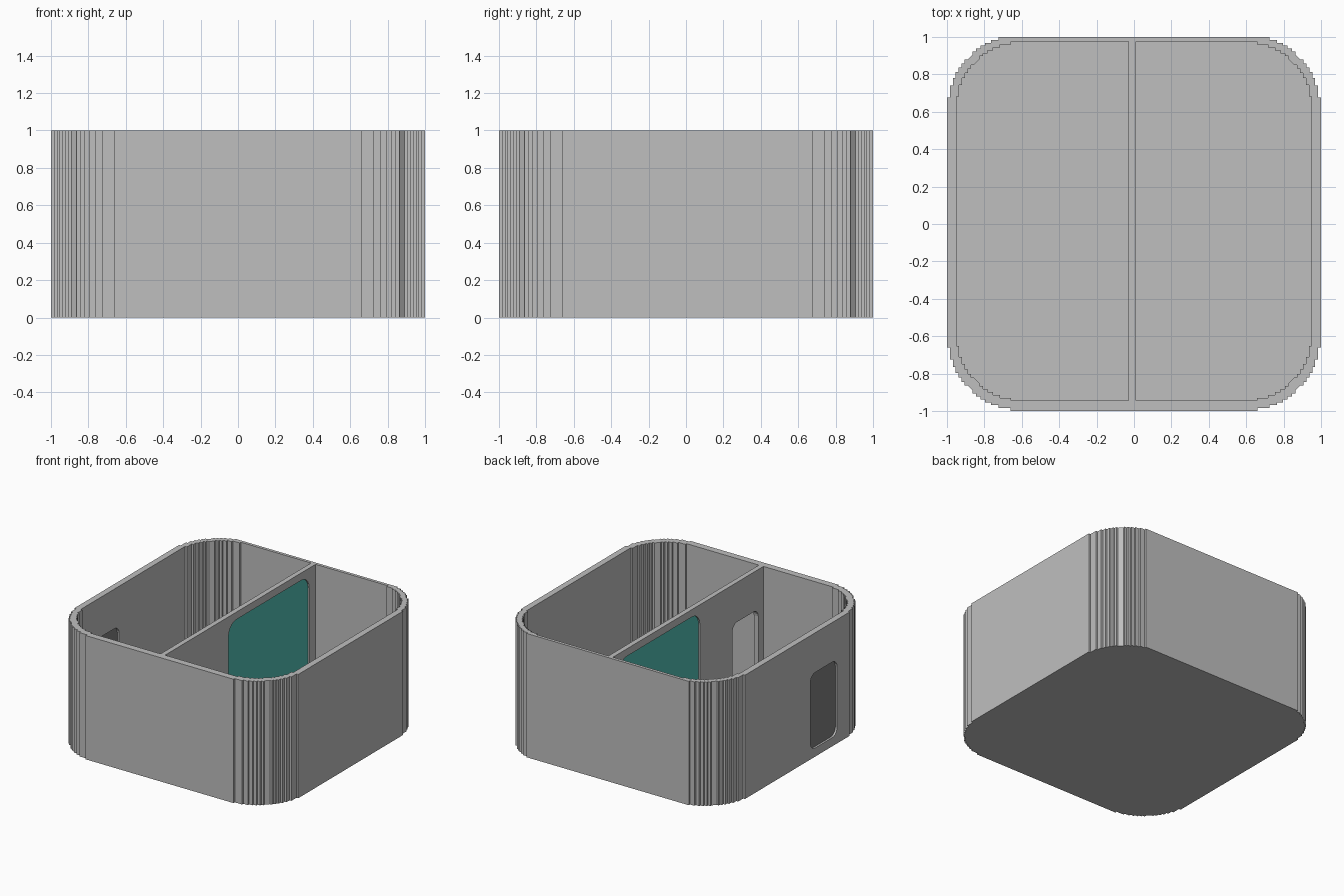
import bpy, bmesh, math

cube = bpy.data.objects.get("Cube")
if cube:
    bpy.data.objects.remove(cube, do_unlink=True)


def material(name, rgb):
    m = bpy.data.materials.new(name)
    m.use_nodes = True
    m.diffuse_color = (*rgb, 1)
    m.node_tree.nodes["Principled BSDF"].inputs["Base Color"].default_value = (*rgb, 1)
    return m


GREY = material("light grey", (0.521, 0.521, 0.521))
DARK = material("dark grey", (0.215, 0.215, 0.215))
TEAL = material("teal", (0.085, 0.521, 0.455))

STEP = 0.0156    # size of one corner stair step
FLOOR = 0.016    # floor thickness


def prism(name, pts, lo, hi, mat, axis="z"):
    """Extrude a 2D outline along z (points are x, y) or along x (points are y, z)."""
    place = (lambda p, t: (p[0], p[1], t)) if axis == "z" else (lambda p, t: (t, p[0], p[1]))
    bm = bmesh.new()
    a = [bm.verts.new(place(p, lo)) for p in pts]
    b = [bm.verts.new(place(p, hi)) for p in pts]
    bm.faces.new(a)
    bm.faces.new(b)
    for i in range(len(pts)):
        j = (i + 1) % len(pts)
        bm.faces.new((a[i], a[j], b[j], b[i]))
    bmesh.ops.recalc_face_normals(bm, faces=bm.faces[:])
    me = bpy.data.meshes.new(name)
    bm.to_mesh(me)
    bm.free()
    me.materials.append(mat)
    ob = bpy.data.objects.new(name, me)
    bpy.context.collection.objects.link(ob)
    return ob


def cut(ob, cutter):
    """Subtract the cutter, then discard it."""
    cutter.hide_render = True
    mod = ob.modifiers.new("cut", "BOOLEAN")
    mod.operation = "DIFFERENCE"
    mod.solver = "EXACT"
    mod.object = cutter
    bpy.context.view_layer.objects.active = ob
    bpy.ops.object.modifier_apply(modifier=mod.name)
    bpy.data.objects.remove(cutter, do_unlink=True)


def stepped_outline(hx, y0, y1, r, y_clip=9):
    """Rectangle whose round corners are broken into small stairs."""
    half, k = [], 1
    while True:
        d = (k - 0.7) * STEP
        a = r - math.sqrt(r * r - (r - d) ** 2)
        if a <= k * STEP:
            break
        half += [(a, (k - 1) * STEP), (a, k * STEP)]
        k += 1
    corner = half + [(b, a) for a, b in reversed(half)]
    pts = []
    for sx, sy in ((1, 1), (-1, 1), (-1, -1), (1, -1)):
        seq = corner[::-1] if sx * sy > 0 else corner
        for a, b in seq:
            p = (sx * (hx - a), min(y1 - b, y_clip) if sy > 0 else y0 + b)
            if not pts or math.dist(p, pts[-1]) > 1e-4:
                pts.append(p)
    return pts


def rounded_rect(y0, y1, z0, z1, r, seg=5):
    pts = []
    for i, (cy, cz) in enumerate(((y1 - r, z1 - r), (y0 + r, z1 - r),
                                  (y0 + r, z0 + r), (y1 - r, z0 + r))):
        for s in range(seg + 1):
            t = math.pi / 2 * (i + s / seg)
            pts.append((cy + r * math.cos(t), cz + r * math.sin(t)))
    return pts


# Outer walls and floor
shell = prism("outer_walls_and_floor", stepped_outline(1.0, -1.0, 1.0156, 0.40, 1.0), 0, 1, GREY)
cut(shell, prism("room_cutter", stepped_outline(0.95, -0.945, 0.975, 0.35), FLOOR, 1.2, GREY))

# Dividing wall across the middle
divider = prism("dividing_wall", [(-0.03, -0.945), (0.01, -0.945), (0.01, 0.975), (-0.03, 0.975)],
                FLOOR, 1, GREY)

# Openings: doorway in the side wall, doorway and window in the divider
entrance = rounded_rect(-0.50, -0.16, 0.07, 0.68, 0.06)
passage = rounded_rect(-0.88, -0.55, 0.07, 0.68, 0.06)
window = rounded_rect(-0.135, 0.895, 0.07, 0.94, 0.10)
cut(shell, prism("entrance_cutter", entrance, -1.1, -0.9, GREY, "x"))
cut(divider, prism("passage_cutter", passage, -0.1, 0.1, GREY, "x"))
cut(divider, prism("window_cutter", window, -0.1, 0.1, GREY, "x"))

# Panels recessed in their openings
prism("entrance_door", entrance, -0.984, -0.966, DARK, "x")
prism("window_pane", window, -0.018, -0.002, TEAL, "x")
